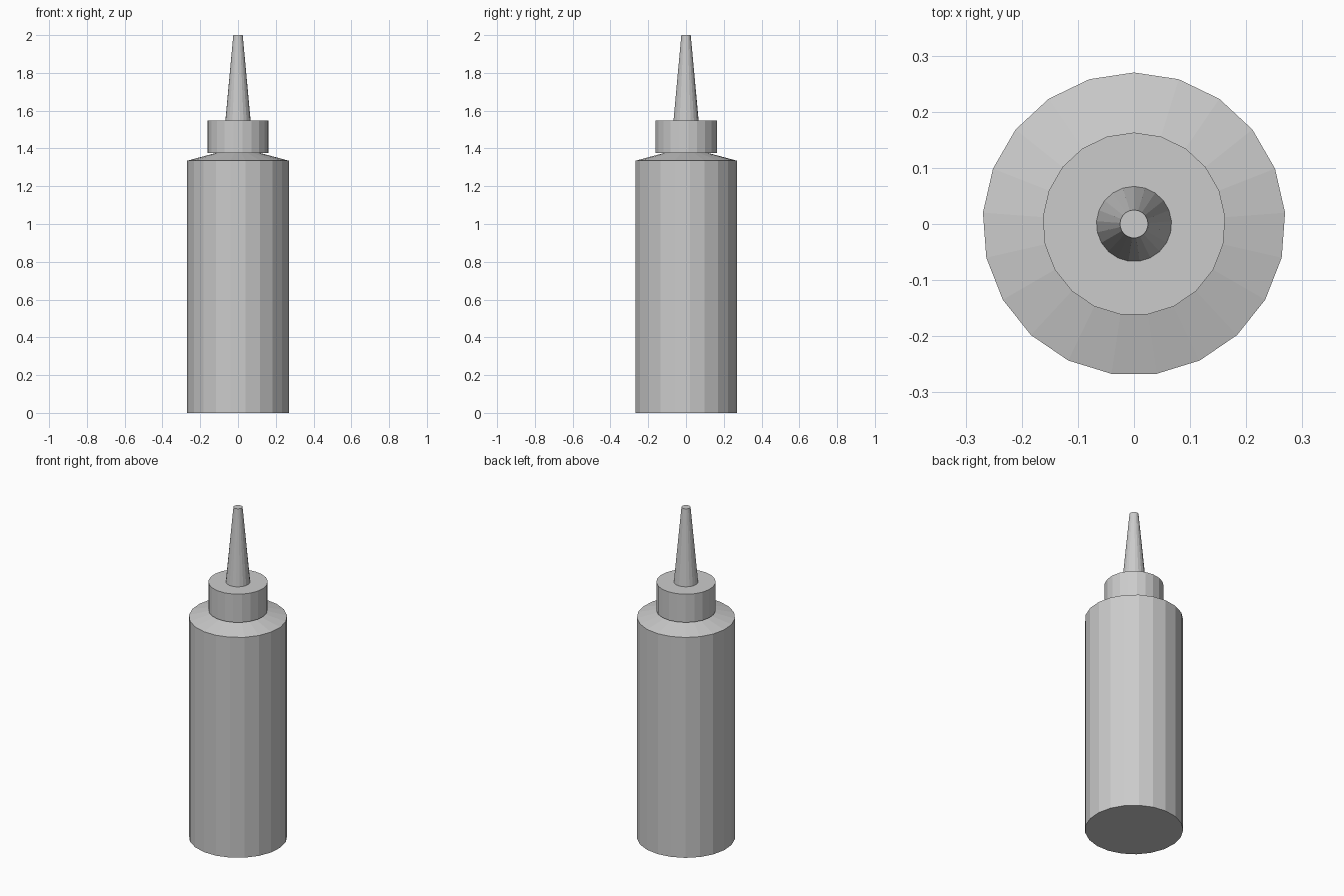
import bpy
import bmesh
from math import pi

cube = bpy.data.objects.get("Cube")
if cube:
    bpy.data.objects.remove(cube, do_unlink=True)

SIDES = 21

# One grey plastic throughout
plastic = bpy.data.materials.new("grey_plastic")
plastic.use_nodes = True
grey = (0.6, 0.6, 0.6, 1.0)
plastic.diffuse_color = grey
plastic.node_tree.nodes["Principled BSDF"].inputs["Base Color"].default_value = grey


def turned_part(name, profile):
    """Closed faceted solid from (radius, height) rings, one corner towards +y."""
    bm = bmesh.new()
    rings = []
    for radius, z in profile:
        ring = bmesh.ops.create_circle(bm, segments=SIDES, radius=radius)["verts"]
        bmesh.ops.rotate(bm, verts=ring, matrix=ROTATION)
        bmesh.ops.translate(bm, verts=ring, vec=(0, 0, z))
        rings.append(ring)
    for low, high in zip(rings, rings[1:]):
        for i in range(SIDES):
            j = (i + 1) % SIDES
            bm.faces.new((low[i], low[j], high[j], high[i]))
    bm.faces.new(rings[0])
    bm.faces.new(rings[-1])
    bmesh.ops.recalc_face_normals(bm, faces=bm.faces)
    mesh = bpy.data.meshes.new(name)
    bm.to_mesh(mesh)
    bm.free()
    mesh.materials.append(plastic)
    obj = bpy.data.objects.new(name, mesh)
    bpy.context.collection.objects.link(obj)
    return obj


from mathutils import Matrix, Vector

# Turn the first circle corner to +y, wherever the primitive starts
probe = bmesh.new()
first = bmesh.ops.create_circle(probe, segments=SIDES, radius=1)["verts"][0].co.copy()
probe.free()
ROTATION = Matrix.Rotation(first.to_2d().angle_signed(Vector((0, 1))) * -1, 3, "Z")

# Bottle with sloping shoulder, screw cap, tapered nozzle
turned_part("bottle_body", [(0.27, 0), (0.27, 1.335), (0.117, 1.376)])
turned_part("screw_cap", [(0.163, 1.376), (0.163, 1.547)])
turned_part("nozzle", [(0.067, 1.547), (0.025, 2.0)])
